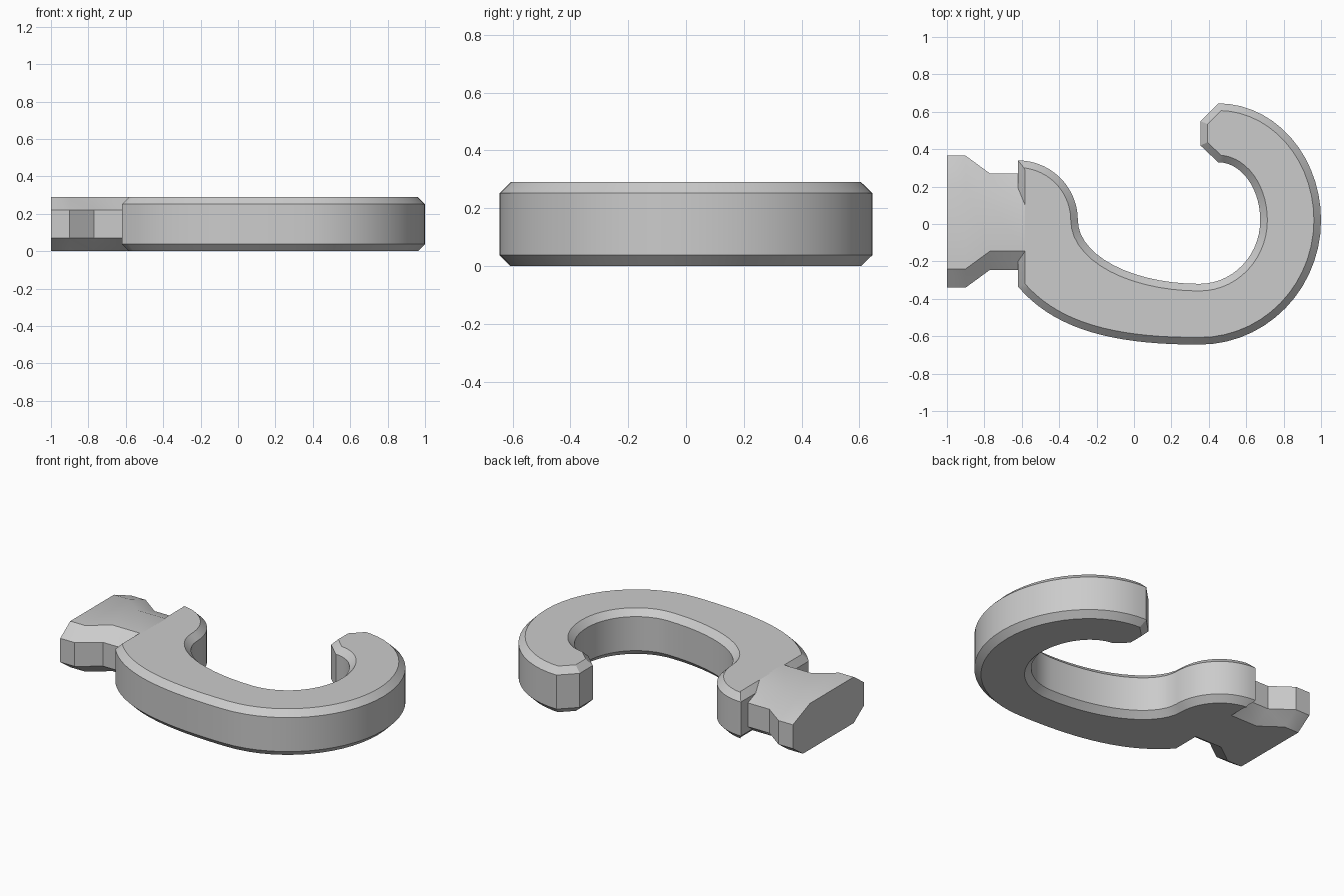
import bpy
from math import cos, sin, radians
from mathutils import Vector

cube = bpy.data.objects.get("Cube")
if cube:
    bpy.data.objects.remove(cube, do_unlink=True)

HEIGHT = 0.29
CHAMFER = 0.038

metal = bpy.data.materials.new("grey metal")
metal.use_nodes = True
GREY = (0.6, 0.6, 0.6, 1)
metal.diffuse_color = GREY
metal.node_tree.nodes["Principled BSDF"].inputs["Base Color"].default_value = GREY


def arc(cx, cy, rx, ry, start, end, steps=14):
    """Points on an ellipse arc, angles in degrees."""
    angles = [radians(start + (end - start) * i / steps) for i in range(steps + 1)]
    return [Vector((cx + rx * cos(a), cy + ry * sin(a))) for a in angles]


def bezier(a, b, c, d, steps=18):
    a, b, c, d = map(Vector, (a, b, c, d))
    ts = [i / steps for i in range(steps + 1)]
    return [a * (1 - t)**3 + b * 3 * t * (1 - t)**2 + c * 3 * t * t * (1 - t) + d * t**3
            for t in ts]


def clean(points):
    """Drop repeated neighbours in a closed outline."""
    return [p for i, p in enumerate(points) if (p - points[i - 1]).length > 1e-4]


def inset(points, amount):
    """Mitred inward offset of a counter-clockwise outline."""
    result = []
    for i, p in enumerate(points):
        before = (p - points[i - 1]).normalized()
        after = (points[(i + 1) % len(points)] - p).normalized()
        n1, n2 = Vector((-before.y, before.x)), Vector((-after.y, after.x))
        result.append(p + (n1 + n2) * amount / (1 + n1.dot(n2)))
    return result


def loft(name, rings):
    """Skin matching closed rings of 3D points and cap both ends."""
    n = len(rings[0])
    verts = [p for ring in rings for p in ring]
    faces = [list(range(n))[::-1], list(range(len(verts) - n, len(verts)))]
    for r in range(len(rings) - 1):
        for i in range(n):
            j = (i + 1) % n
            faces.append([r * n + i, r * n + j, (r + 1) * n + j, (r + 1) * n + i])
    mesh = bpy.data.meshes.new(name)
    mesh.from_pydata(verts, [], faces)
    mesh.materials.append(metal)
    obj = bpy.data.objects.new(name, mesh)
    bpy.context.collection.objects.link(obj)
    bpy.ops.object.select_all(action="DESELECT")
    obj.select_set(True)
    bpy.context.view_layer.objects.active = obj
    bpy.ops.object.shade_smooth_by_angle(angle=radians(30))
    return obj


# Hook outline, counter-clockwise: outer belly and bend, tip, inner bend, shoulder
outline = bezier((-0.62, -0.335), (-0.42, -0.57), (-0.1, -0.645), (0.35, -0.645))
outline += arc(0.35, 0.02, 0.65, 0.665, -90, 0)
outline += arc(0.45, 0.02, 0.55, 0.625, 0, 90)
outline += [Vector((0.355, 0.55)), Vector((0.355, 0.42))]
outline += arc(0.45, 0.02, 0.225, 0.31, 90, 0)
outline += arc(0.35, 0.02, 0.325, 0.34, 0, -90)
outline += arc(0.35, 0.02, 0.65, 0.34, 270, 180)
outline += arc(-0.62, 0.02, 0.32, 0.32, 0, 90)
outline = clean(outline)
inner = inset(outline, CHAMFER)
loft("hook", [[(p.x, p.y, z) for p in ring] for ring, z in (
    (inner, 0), (outline, CHAMFER), (outline, HEIGHT - CHAMFER), (inner, HEIGHT))])


# Flared shank: chamfered section swept along x, wider at the far end
def section(x, front, back):
    low, high = 0.07, HEIGHT - 0.07
    profile = [(front + 0.1, 0), (back - 0.1, 0), (back, low), (back, high),
               (back - 0.17, HEIGHT), (front + 0.1, HEIGHT), (front, high), (front, low)]
    return [(x, y, z) for y, z in profile]


loft("shank", [section(-1, -0.34, 0.365), section(-0.9, -0.34, 0.365),
               section(-0.77, -0.245, 0.27), section(-0.57, -0.245, 0.27)])
